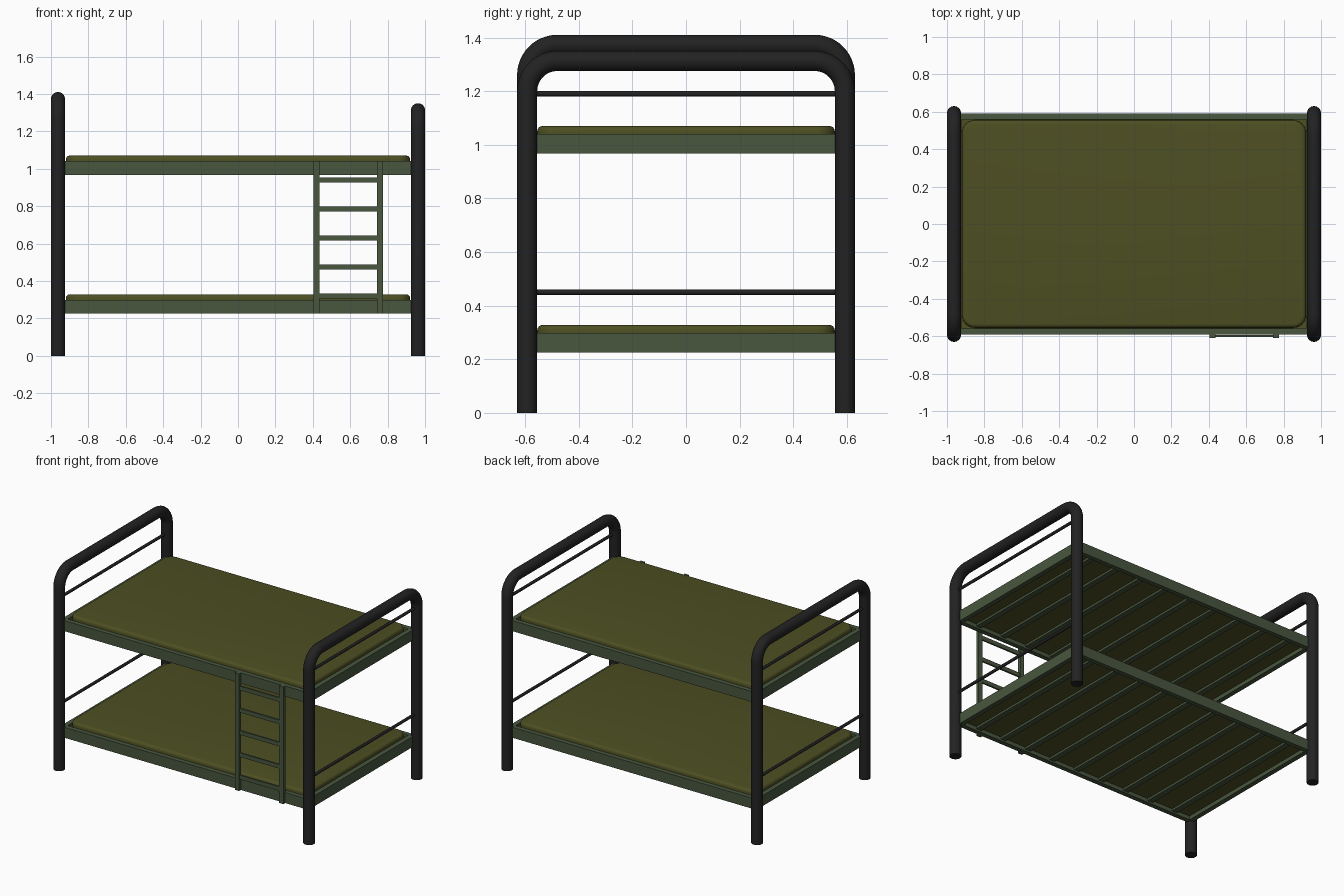
import bpy, bmesh, math

if "Cube" in bpy.data.objects:
    bpy.data.objects.remove(bpy.data.objects["Cube"])


def material(name, rgb):
    m = bpy.data.materials.new(name)
    m.diffuse_color = (*rgb, 1)
    m.use_nodes = True
    m.node_tree.nodes["Principled BSDF"].inputs["Base Color"].default_value = m.diffuse_color
    return m


BLACK = material("black tube", (0.016, 0.016, 0.016))
GREEN = material("army green metal", (0.065, 0.092, 0.049))
OLIVE = material("olive mattress", (0.074, 0.078, 0.016))


def finish(name, bm, mat, smooth=False):
    bmesh.ops.recalc_face_normals(bm, faces=bm.faces)
    me = bpy.data.meshes.new(name)
    bm.to_mesh(me)
    bm.free()
    me.materials.append(mat)
    ob = bpy.data.objects.new(name, me)
    bpy.context.collection.objects.link(ob)
    if smooth:
        bpy.ops.object.select_all(action='DESELECT')
        ob.select_set(True)
        bpy.context.view_layer.objects.active = ob
        bpy.ops.object.shade_smooth_by_angle(angle=math.radians(40))
    return ob


def box(name, x, y, z, mat):
    """Box from (min, max) pairs."""
    bm = bmesh.new()
    bmesh.ops.create_cube(bm, size=1)
    for v in bm.verts:
        v.co = [(a + b) / 2 + c * (b - a) for c, (a, b) in zip(v.co, (x, y, z))]
    return finish(name, bm, mat)


def tube(name, x, path, r, sides):
    """Sweep a circle along a (y, z) path lying in the plane x."""
    bm = bmesh.new()
    rings = []
    for i, (y, z) in enumerate(path):
        y0, z0 = path[max(i - 1, 0)]
        y1, z1 = path[min(i + 1, len(path) - 1)]
        d = math.hypot(y1 - y0, z1 - z0)
        ny, nz = -(z1 - z0) / d, (y1 - y0) / d
        ring = []
        for k in range(sides):
            a = 2 * math.pi * k / sides
            s = r * math.sin(a)
            ring.append(bm.verts.new((x + r * math.cos(a), y + s * ny, z + s * nz)))
        rings.append(ring)
    for a, b in zip(rings, rings[1:]):
        for k in range(sides):
            j = (k + 1) % sides
            bm.faces.new((a[k], a[j], b[j], b[k]))
    bm.faces.new(rings[0])
    bm.faces.new(rings[-1])
    return finish(name, bm, BLACK, True)


def mattress(name, z0, z1):
    """Slab with rounded plan corners and a soft top edge."""
    hx, hy, rc, soft = 0.92, 0.555, 0.07, 0.02
    bm = bmesh.new()
    rings = []
    levels = [(0, z0)] + [(soft * (1 - math.cos(a)), z1 - soft + soft * math.sin(a))
                          for a in (math.pi / 8 * i for i in range(5))]
    for inset, z in levels:
        ring = []
        for q, (sx, sy) in enumerate(((1, 1), (-1, 1), (-1, -1), (1, -1))):
            for i in range(9):
                a = math.pi / 2 * (q + i / 8)
                ring.append(bm.verts.new((sx * (hx - rc) + (rc - inset) * math.cos(a),
                                          sy * (hy - rc) + (rc - inset) * math.sin(a), z)))
        rings.append(ring)
    n = len(rings[0])
    for a, b in zip(rings, rings[1:]):
        for k in range(n):
            bm.faces.new((a[k], a[(k + 1) % n], b[(k + 1) % n], b[k]))
    bm.faces.new(rings[0])
    bm.faces.new(rings[-1])
    finish(name, bm, OLIVE, True)


# Bent tube end frames, the left one taller, with thin cross bars
X, Y, R, BEND = 0.9625, 0.5925, 0.0375, 0.1125
for side, x, top in (("left", -X, 1.41), ("right", X, 1.35)):
    zc = top - R
    path = [(-Y, 0)]
    for i in range(13):
        a = math.pi - math.pi / 2 * i / 12
        path.append((-Y + BEND + BEND * math.cos(a), zc - BEND + BEND * math.sin(a)))
    path += [(-y, z) for y, z in reversed(path)]
    tube(side + "_end_frame", x, path, R, 32)
    for level, z in (("lower", 0.45), ("upper", 1.19)):
        tube(f"{side}_{level}_cross_bar", x, [(-Y, z), (Y, z)], 0.01, 16)

# Two bunks: rails, slats and mattress
for level, z in (("lower", 0.225), ("upper", 0.967)):
    zr = (z, z + 0.073)
    for s, fb, lr in ((-1, "front", "left"), (1, "back", "right")):
        box(f"{level}_{fb}_rail", (-0.955, 0.955), sorted((s * 0.558, s * 0.59)), zr, GREEN)
        box(f"{level}_{lr}_rail", sorted((s * 0.922, s * 0.955)), (-0.558, 0.558), zr, GREEN)
    for i in range(9):
        c = -0.8 + 0.2 * i
        box(f"{level}_slat_{i + 1}", (c - 0.02, c + 0.02), (-0.56, 0.56),
            (z + 0.012, z + 0.027), GREEN)
    box(level + "_mattress_base", (-0.922, 0.922), (-0.558, 0.558),
        (z + 0.027, z + 0.055), OLIVE)
    mattress(level + "_mattress", z + 0.05, z + 0.103)

# Ladder hung on the front
for side, x in (("left", 0.42), ("right", 0.76)):
    box(f"ladder_{side}_rail", (x - 0.016, x + 0.016), (-0.61, -0.588), (0.225, 1.04), GREEN)
for i in range(5):
    z = 0.32 + 0.155 * i
    box(f"ladder_rung_{i + 1}", (0.43, 0.75), (-0.605, -0.593), (z - 0.014, z + 0.014), GREEN)
